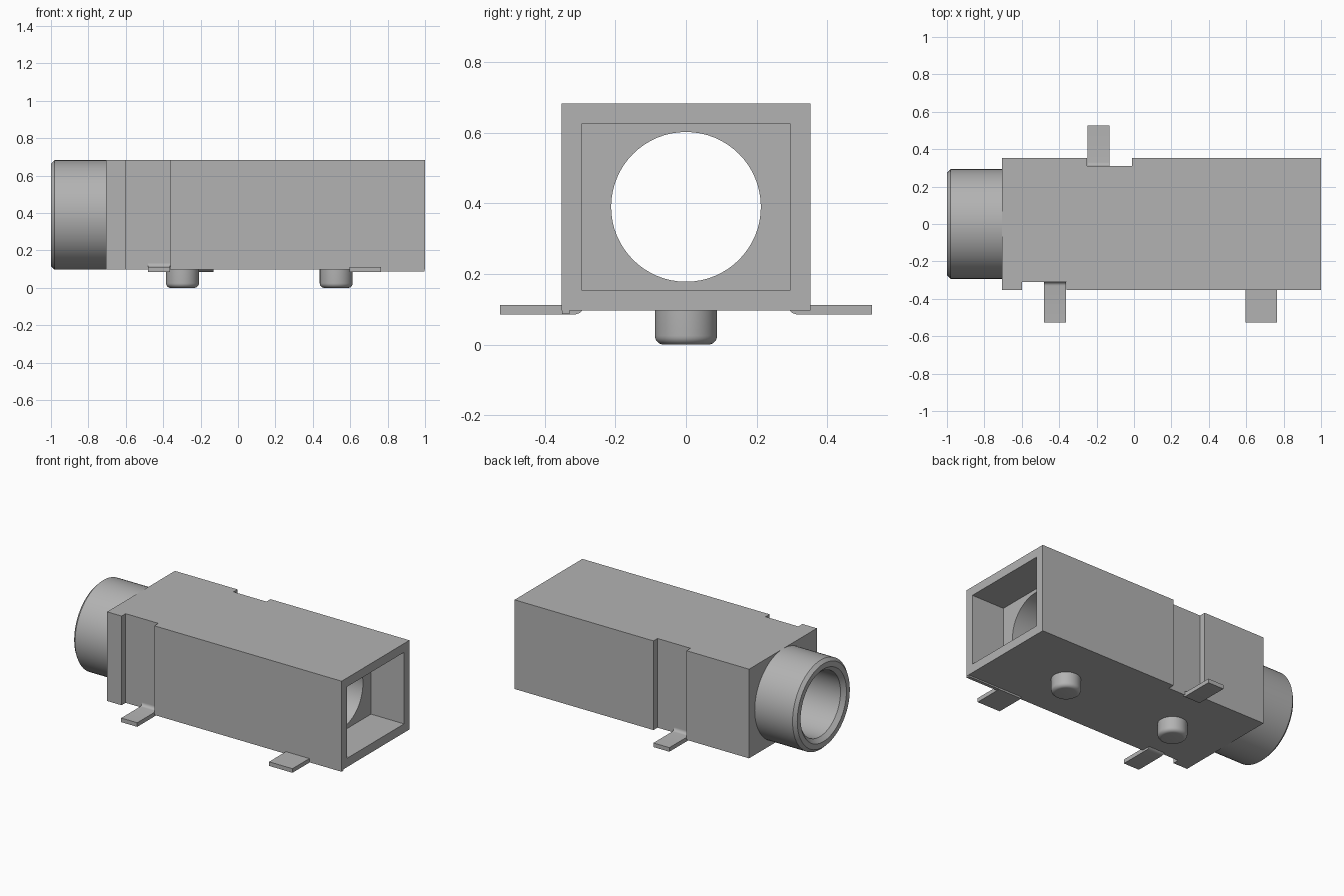
import bpy, bmesh, math
from mathutils import Matrix, Vector

if "Cube" in bpy.data.objects:
    bpy.data.objects.remove(bpy.data.objects["Cube"], do_unlink=True)

grey = bpy.data.materials.new("plain grey")
grey.use_nodes = True
COLOUR = (0.45, 0.45, 0.45, 1)
grey.diffuse_color = COLOUR
grey.node_tree.nodes["Principled BSDF"].inputs["Base Color"].default_value = COLOUR

AXIS_Z = 0.39      # height of the bore axis
BOTTOM, TOP = 0.097, 0.683
HALF_Y = 0.352


def finish(name, bm, smooth=False):
    bmesh.ops.recalc_face_normals(bm, faces=bm.faces)
    mesh = bpy.data.meshes.new(name)
    bm.to_mesh(mesh)
    bm.free()
    ob = bpy.data.objects.new(name, mesh)
    bpy.context.collection.objects.link(ob)
    mesh.materials.append(grey)
    if smooth:
        bpy.ops.object.select_all(action='DESELECT')
        ob.select_set(True)
        bpy.context.view_layer.objects.active = ob
        bpy.ops.object.shade_smooth_by_angle(angle=math.radians(30))
    return ob


def box(name, x, y, z):
    bm = bmesh.new()
    bmesh.ops.create_cube(bm, size=1)
    for v in bm.verts:
        v.co = [r[0] if c < 0 else r[1] for c, r in zip(v.co, (x, y, z))]
    return finish(name, bm)


def lathe(name, profile, matrix, closed, steps=64):
    """Spin (radius, height) points about local z."""
    bm = bmesh.new()
    rings = []
    for r, h in profile:
        if r == 0:
            rings.append([bm.verts.new((0, 0, h))] * steps)
        else:
            rings.append([bm.verts.new((r * math.cos(a), r * math.sin(a), h))
                          for a in (2 * math.pi * i / steps for i in range(steps))])
    pairs = list(zip(rings, rings[1:])) + ([(rings[-1], rings[0])] if closed else [])
    for a, b in pairs:
        for i in range(steps):
            j = (i + 1) % steps
            bm.faces.new(list(dict.fromkeys((a[i], a[j], b[j], b[i]))))
    bmesh.ops.transform(bm, matrix=matrix, verts=bm.verts)
    return finish(name, bm, smooth=True)


def cut(target, cutter):
    mod = target.modifiers.new("cut", 'BOOLEAN')
    mod.operation, mod.solver, mod.object = 'DIFFERENCE', 'EXACT', cutter
    bpy.context.view_layer.objects.active = target
    bpy.ops.object.modifier_apply(modifier=mod.name)
    bpy.data.objects.remove(cutter, do_unlink=True)


along_x = Matrix.Translation((0, 0, AXIS_Z)) @ Matrix.Rotation(math.pi / 2, 4, 'Y')

# Housing with open end pocket, through bore and two side notches
housing = box("housing", (-0.705, 1), (-HALF_Y, HALF_Y), (BOTTOM, TOP))
cut(housing, box("pocket_cutter", (0.76, 1.1), (-0.296, 0.296), (0.155, 0.625)))
cut(housing, box("front_notch_cutter", (-0.6, -0.362), (-0.5, -0.31), (0, 1)))
cut(housing, box("back_notch_cutter", (-0.25, -0.01), (0.31, 0.5), (0, 1)))
cut(housing, lathe("bore_cutter", [(0, -0.9), (0.212, -0.9), (0.212, 0.9), (0, 0.9)],
                   along_x, False))
bpy.context.view_layer.objects.active = housing
housing.select_set(True)
bpy.ops.object.shade_smooth_by_angle(angle=math.radians(30))

# Round barrel with chamfered rims
lathe("barrel", [(0.212, -0.705), (0.293, -0.705), (0.293, -0.98), (0.273, -1),
                 (0.238, -1), (0.212, -0.975)], along_x, True)

# Locating pegs with rounded lower edges
R, F = 0.088, 0.025
arc = [(R - F + F * math.sin(a), F - F * math.cos(a))
       for a in (math.pi / 2 * i / 6 for i in range(7))]
for name, x in (("left_peg", 0.525), ("right_peg", -0.297)):
    lathe(name, [(0, 0)] + arc + [(R, 0.11)], Matrix.Translation((x, 0, 0)), False)


# Bent solder tabs: flat foot, rounded heel and a fillet against the wall
def tab(name, x0, x1, side):
    low, high, heel, wall, tip = 0.085, 0.112, 0.284, 0.31, 0.527
    quarter = [math.pi / 2 * i / 6 for i in range(7)]
    pts = [(tip, high), (tip, low)]
    pts += [(heel + 0.035 * (1 - math.sin(a)), low + 0.035 * (1 - math.cos(a)))
            for a in quarter]
    pts += [(heel, 0.135), (wall, 0.135)]
    pts += [(wall + 0.02 * (1 - math.cos(a)), high + 0.02 * (1 - math.sin(a)))
            for a in quarter]
    bm = bmesh.new()
    face = bm.faces.new([bm.verts.new((x0, side * y, z)) for y, z in pts])
    out = bmesh.ops.extrude_face_region(bm, geom=[face])["geom"]
    bmesh.ops.translate(bm, vec=Vector((x1 - x0, 0, 0)),
                        verts=[v for v in out if isinstance(v, bmesh.types.BMVert)])
    return finish(name, bm, smooth=True)


tab("front_right_tab", -0.48, -0.364, -1)
tab("back_tab", -0.248, -0.132, 1)

# Wide flat tab and the thin rail it grows from
box("front_left_tab", (0.595, 0.765), (-0.527, -0.33), (0.085, 0.112))
box("bottom_rail", (0.595, 0.998), (-HALF_Y + 0.001, -0.33), (0.087, 0.1))
